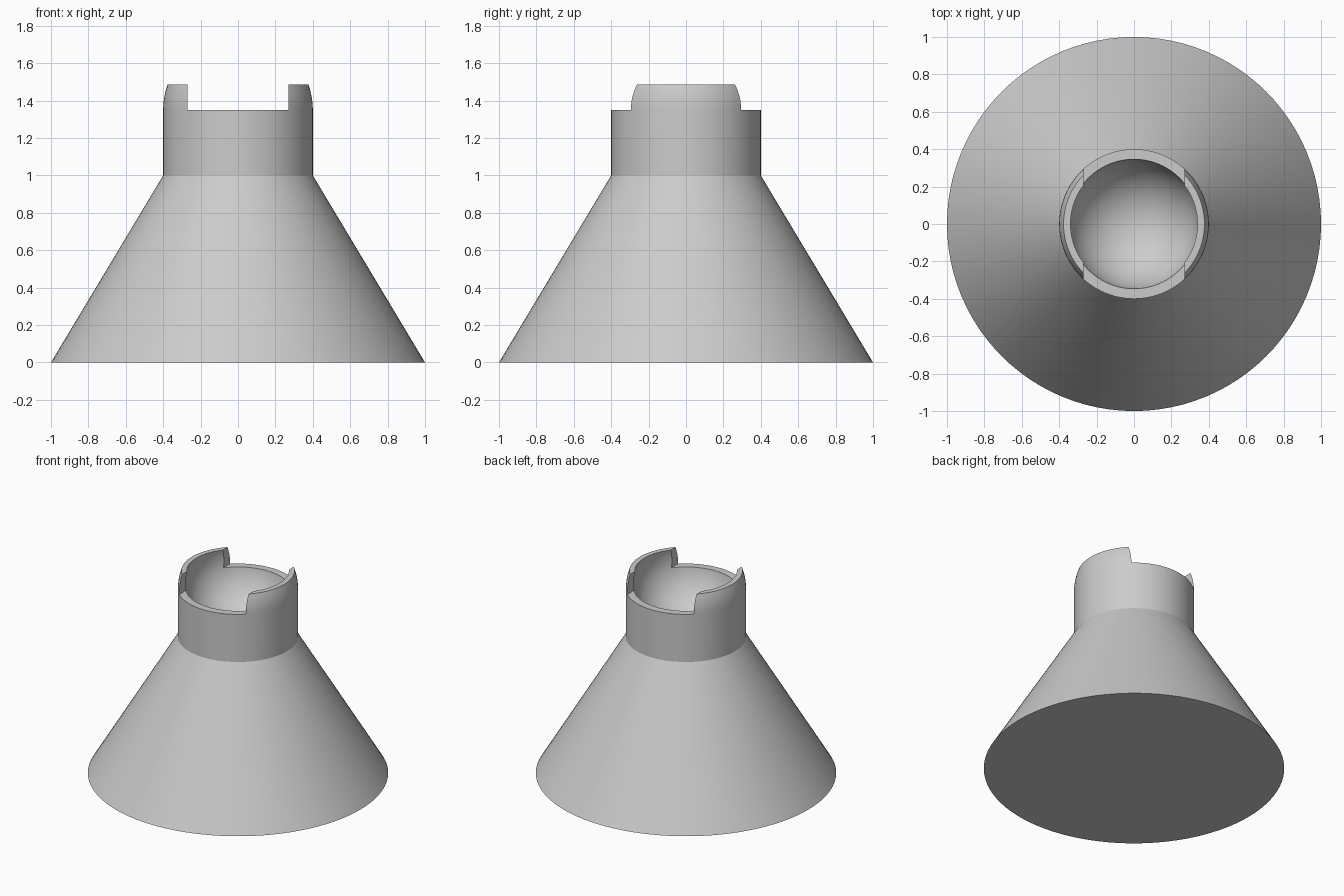
import bpy
import bmesh
from math import sin, cos, pi, asin, acos, radians
from mathutils import Matrix

cube = bpy.data.objects.get("Cube")
if cube:
    bpy.data.objects.remove(cube, do_unlink=True)

SEGMENTS = 96
NECK_R, RIM_Z, TOP_Z = 0.4, 1.35, 1.485
BALL_R, BALL_Z = 0.35, 1.4
SLOT_HALF = 0.27

grey = bpy.data.materials.new("plain grey")
grey.use_nodes = True
colour = (0.6, 0.6, 0.6, 1)
grey.diffuse_color = colour
grey.node_tree.nodes["Principled BSDF"].inputs["Base Color"].default_value = colour


def make_object(name, bm):
    bmesh.ops.recalc_face_normals(bm, faces=bm.faces)
    mesh = bpy.data.meshes.new(name)
    bm.to_mesh(mesh)
    bm.free()
    mesh.materials.append(grey)
    obj = bpy.data.objects.new(name, mesh)
    bpy.context.scene.collection.objects.link(obj)
    return obj


def arc(radius, centre_z, start, end, steps):
    angles = [start + (end - start) * i / steps for i in range(steps + 1)]
    return [(radius * cos(a), centre_z + radius * sin(a)) for a in angles]


# Profile: flat base, cone, neck, rounded lip, then the ball-shaped cavity
profile = [(0, 0), (1, 0), (NECK_R, 1)]
profile += arc(NECK_R, RIM_Z, 0, asin((TOP_Z - RIM_Z) / NECK_R), 6)
profile += arc(BALL_R, BALL_Z, asin((TOP_Z - BALL_Z) / BALL_R), -pi / 2, 24)

bm = bmesh.new()
verts = [bm.verts.new((r, 0, z)) for r, z in profile]
edges = [bm.edges.new(pair) for pair in zip(verts, verts[1:])]
bmesh.ops.spin(bm, geom=verts + edges, cent=(0, 0, 0), axis=(0, 0, 1),
               angle=2 * pi, steps=SEGMENTS)
bmesh.ops.remove_doubles(bm, verts=bm.verts, dist=0.0001)
socket = make_object("ball_socket_stand", bm)

# Slot across the lip, leaving a curved prong on each side
bm = bmesh.new()
bmesh.ops.create_cube(bm, size=1, matrix=Matrix.Translation((0, 0, RIM_Z + 0.25))
                      @ Matrix.Diagonal((2 * SLOT_HALF, 2, 0.5, 1)))
cutter = make_object("slot_cutter", bm)
cutter.hide_render = True

cut = socket.modifiers.new("slot", 'BOOLEAN')
cut.operation = 'DIFFERENCE'
cut.solver = 'EXACT'
cut.object = cutter
bpy.ops.object.select_all(action='DESELECT')
bpy.context.view_layer.objects.active = socket
socket.select_set(True)
bpy.ops.object.modifier_apply(modifier=cut.name)
bpy.data.objects.remove(cutter, do_unlink=True)

# Smooth walls with crisp cone, rim and prong edges
bpy.ops.object.shade_smooth_by_angle(angle=radians(25))
